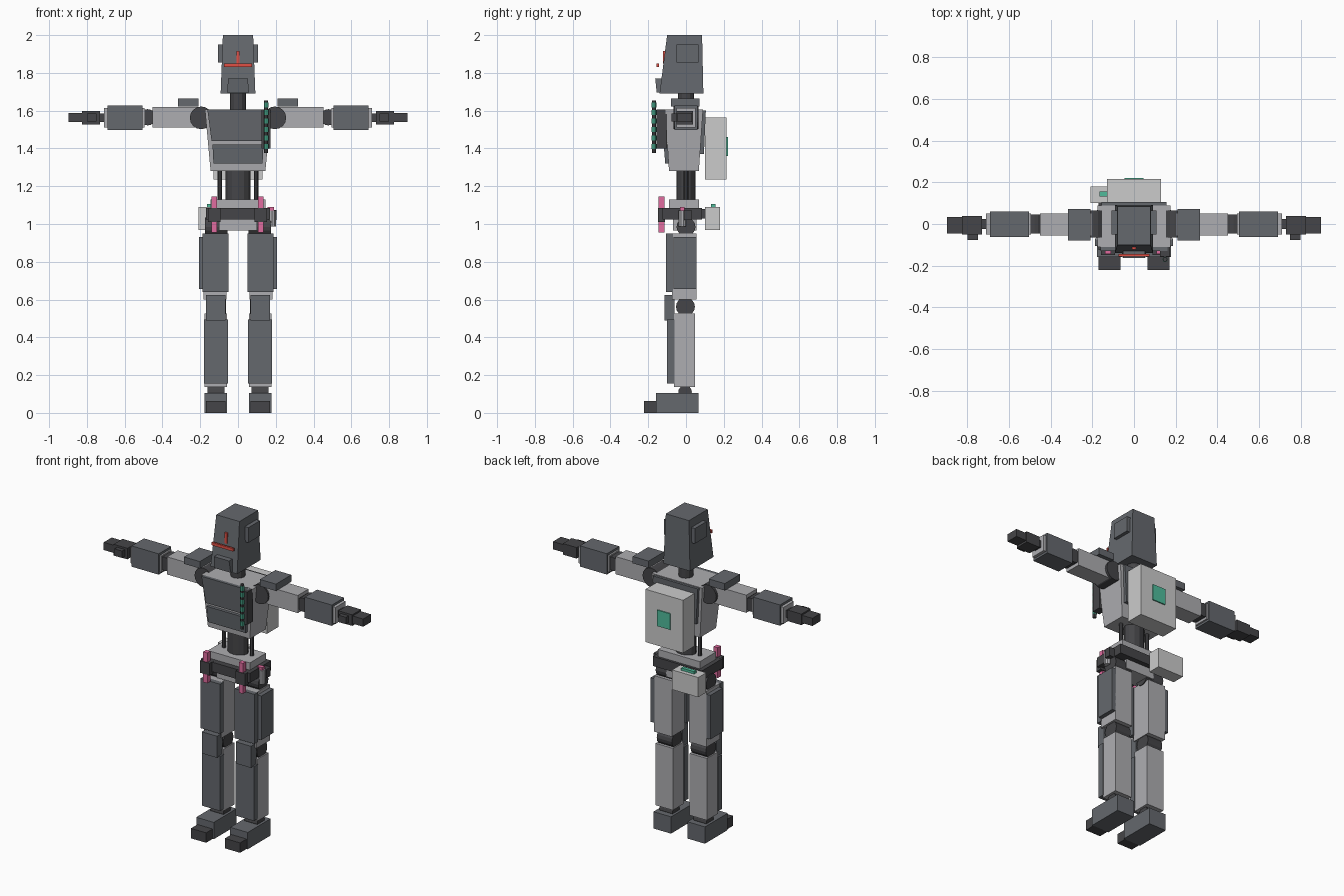
import bpy, bmesh, math
from mathutils import Matrix

if "Cube" in bpy.data.objects:
    bpy.data.objects.remove(bpy.data.objects["Cube"])


def mat(name, rgb):
    m = bpy.data.materials.new(name)
    m.diffuse_color = (*rgb, 1)
    m.use_nodes = True
    m.node_tree.nodes["Principled BSDF"].inputs["Base Color"].default_value = m.diffuse_color
    return m


PLATE = mat("plate_grey", (0.13, 0.14, 0.155))
DARK = mat("dark_grey", (0.06, 0.06, 0.065))
LIGHT = mat("frame_grey", (0.42, 0.42, 0.44))
PALE = mat("pack_grey", (0.62, 0.63, 0.63))
RED = mat("visor_red", (0.75, 0.08, 0.06))
GREEN = mat("glow_green", (0.08, 0.5, 0.33))
PINK = mat("cell_pink", (0.75, 0.15, 0.35))


def finish(name, bm, m):
    bmesh.ops.recalc_face_normals(bm, faces=bm.faces)
    me = bpy.data.meshes.new(name)
    bm.to_mesh(me)
    bm.free()
    me.materials.append(m)
    ob = bpy.data.objects.new(name, me)
    bpy.context.collection.objects.link(ob)
    return ob


def taper(name, m, z, bottom, top):
    """Four-sided block; bottom and top are (x0, x1, y0, y1)."""
    bm = bmesh.new()
    rings = []
    for h, (x0, x1, y0, y1) in zip(z, (bottom, top)):
        rings.append([bm.verts.new((x, y, h)) for x, y in
                      ((x0, y0), (x1, y0), (x1, y1), (x0, y1))])
    bm.faces.new(rings[0])
    bm.faces.new(rings[1])
    for i in range(4):
        j = (i + 1) % 4
        bm.faces.new((rings[0][i], rings[0][j], rings[1][j], rings[1][i]))
    return finish(name, bm, m)


def box(name, m, x, y, z):
    return taper(name, m, z, (*x, *y), (*x, *y))


def cyl(name, m, center, r, length, axis="Z", n=16):
    bm = bmesh.new()
    rot = {"X": Matrix.Rotation(math.pi / 2, 4, "Y"),
           "Y": Matrix.Rotation(math.pi / 2, 4, "X"), "Z": Matrix()}[axis]
    bmesh.ops.create_cone(bm, cap_ends=True, segments=n, radius1=r, radius2=r,
                          depth=length, matrix=Matrix.Translation(center) @ rot)
    return finish(name, bm, m)


def pair(ob):
    """Mirror a part modelled on the +x side."""
    ob.modifiers.new("mirror", "MIRROR").use_axis[0] = True
    return ob


# Head
taper("head", PLATE, (1.69, 2.0), (-.092, .092, -.14, .092), (-.08, .08, -.10, .085))
taper("jaw", PLATE, (1.695, 1.77), (-.058, .058, -.155, -.10), (-.052, .052, -.163, -.10))
pair(box("ear_plate", PLATE, (.08, .107), (-.05, .065), (1.855, 1.95)))
box("visor_bar", RED, (-.075, .075), (-.155, -.143), (1.832, 1.85))
box("visor_stem", RED, (-.009, .009), (-.122, -.105), (1.85, 1.915))
cyl("neck", DARK, (0, 0, 1.65), .042, .16, n=12)

# Torso
taper("torso", LIGHT, (1.28, 1.605), (-.145, .145, -.09, .068), (-.175, .175, -.11, .09))
taper("chest_plate", PLATE, (1.44, 1.605), (-.14, .14, -.118, -.09), (-.162, .162, -.13, -.10))
taper("belly_plate", PLATE, (1.32, 1.42), (-.13, .13, -.11, -.08), (-.135, .135, -.118, -.08))
taper("back_plate", PLATE, (1.37, 1.6), (-.135, .135, .06, .095), (-.155, .155, .07, .105))
cyl("waist", DARK, (0, 0, 1.2), .05, .2, n=12).scale.x = 1.3
pair(cyl("waist_piston", DARK, (.096, 0, 1.2), .012, .18, n=8))

# Backpack
box("backpack", PALE, (-.13, .13), (.10, .215), (1.235, 1.565))
box("backpack_panel", GREEN, (-.045, .045), (.21, .222), (1.36, 1.46))

# Glowing rod on the chest
box("rod_clip", DARK, (.125, .173), (-.157, -.10), (1.40, 1.605))
cyl("rod", DARK, (.149, -.17, 1.515), .011, .28, n=8)
for z in (1.41, 1.455, 1.50, 1.545, 1.59, 1.63):
    cyl("rod_light", GREEN, (.149, -.17, z), .0125, .028, n=8)

# Pelvis and belt
box("pelvis", LIGHT, (-.145, .145), (-.09, .07), (1.03, 1.13))
box("pelvis_lower", LIGHT, (-.10, .10), (-.07, .055), (.965, 1.03))
box("belt", DARK, (-.17, .17), (-.125, .085), (1.025, 1.085))
for x in (-.125, .121):
    box("cell_holder", DARK, (x - .033, x + .033), (-.149, -.11), (1.01, 1.086))
    box("power_cell", PINK, (x - .014, x + .014), (-.145, -.115), (.955, 1.145))

# Hip pouch and hip tool
box("pouch", PALE, (-.21, -.03), (.10, .18), (.967, 1.09))
box("pouch_strap", DARK, (-.17, -.06), (.07, .105), (1.03, 1.08))
box("pouch_light", GREEN, (-.165, -.075), (.133, .155), (1.085, 1.105))
cyl("tool_body", LIGHT, (.18, -.02, 1.03), .021, .085, n=10)
box("tool_cap", PINK, (.155, .19), (-.033, -.007), (1.065, 1.09))
box("tool_clip", DARK, (.16, .205), (-.01, .03), (1.02, 1.075))

# Arms
pair(cyl("shoulder_joint", DARK, (.195, 0, 1.562), .06, .13, "Y"))
pair(box("shoulder_pad", PLATE, (.208, .318), (-.08, .072), (1.622, 1.665)))
pair(box("upper_arm", LIGHT, (.20, .452), (-.055, .05), (1.51, 1.62)))
pair(cyl("elbow", DARK, (.478, 0, 1.565), .043, .09, "Y"))
pair(box("forearm", LIGHT, (.495, .71), (-.05, .05), (1.51, 1.613)))
pair(box("forearm_shell", PLATE, (.505, .692), (-.062, .06), (1.497, 1.627)))
pair(box("wrist", DARK, (.70, .74), (-.025, .025), (1.54, 1.585)))
pair(box("hand", DARK, (.73, .825), (-.05, .038), (1.528, 1.597)))
pair(box("fingers", DARK, (.82, .897), (-.045, .033), (1.54, 1.588)))
pair(box("thumb", DARK, (.748, .80), (-.077, -.045), (1.542, 1.585)))

# Legs
pair(cyl("hip_joint", DARK, (.115, 0, .985), .05, .12, "X"))
pair(box("thigh", LIGHT, (.06, .182), (-.075, .055), (.60, .95)))
pair(box("thigh_plate", PLATE, (.05, .187), (-.105, -.07), (.64, .95)))
pair(box("thigh_side_plate", PLATE, (.18, .207), (-.065, .055), (.655, .93)))
pair(cyl("knee_joint", DARK, (.117, -.003, .562), .05, .105, "X"))
pair(box("knee_cap", PLATE, (.065, .17), (-.115, -.06), (.49, .625)))
pair(box("shin", LIGHT, (.058, .177), (-.063, .047), (.138, .525)))
pair(box("shin_plate", PLATE, (.054, .18), (-.10, -.06), (.155, .495)))
pair(cyl("ankle", DARK, (.117, -.005, .11), .036, .09, "X"))
pair(box("foot", PLATE, (.057, .178), (-.158, .067), (0, .105)))
pair(box("toe", DARK, (.065, .17), (-.222, -.155), (0, .062)))
